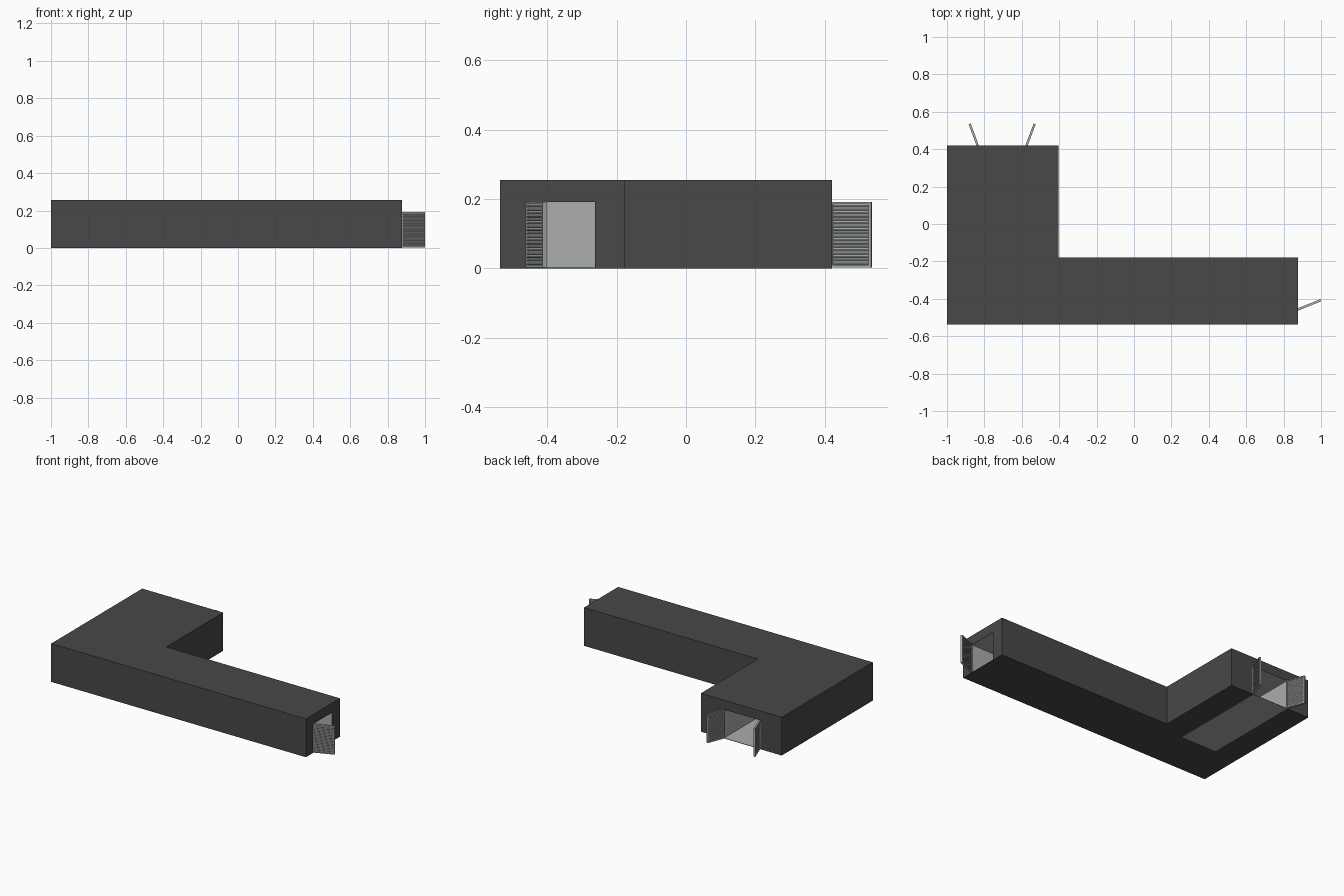
import bpy, bmesh, math
from mathutils import Matrix, Vector

if "Cube" in bpy.data.objects:
    bpy.data.objects.remove(bpy.data.objects["Cube"])


def material(name, rgb):
    m = bpy.data.materials.new(name)
    m.diffuse_color = (*rgb, 1)
    m.use_nodes = True
    m.node_tree.nodes["Principled BSDF"].inputs["Base Color"].default_value = m.diffuse_color
    return m


DARK = material("dark_grey", (0.065, 0.065, 0.065))
LIGHT = material("light_grey", (0.40, 0.42, 0.41))

X0, X1, X2 = -1.0, -0.404, 0.876       # left wall, wing side, corridor end
Y0, Y1, Y2 = -0.537, -0.178, 0.421     # front wall, corridor back, wing end
TOP, DOOR_TOP, SILL = 0.255, 0.192, 0.003


def make_object(name, bm, mats):
    mesh = bpy.data.meshes.new(name)
    bmesh.ops.recalc_face_normals(bm, faces=bm.faces)
    bm.to_mesh(mesh)
    bm.free()
    ob = bpy.data.objects.new(name, mesh)
    for m in mats:
        mesh.materials.append(m)
    bpy.context.collection.objects.link(ob)
    return ob


def add_box(bm, lo, hi, tilt=0.0):
    lo, hi = Vector(lo), Vector(hi)
    mat = (Matrix.Translation((lo + hi) / 2) @ Matrix.Rotation(tilt, 4, 'X')
           @ Matrix.Diagonal((*(hi - lo), 1)))
    bmesh.ops.create_cube(bm, size=1, matrix=mat)


# L-shaped building
bm = bmesh.new()
outline = [(X0, Y0), (X2, Y0), (X2, Y1), (X1, Y1), (X1, Y2), (X0, Y2)]
base = bm.faces.new([bm.verts.new((x, y, 0)) for x, y in outline])
ext = bmesh.ops.extrude_face_region(bm, geom=[base], use_keep_orig=True)
verts = [v for v in ext["geom"] if isinstance(v, bmesh.types.BMVert)]
bmesh.ops.translate(bm, verts=verts, vec=(0, 0, TOP))
building = make_object("building", bm, [DARK, LIGHT])

# Entrance recesses: one at the wing end, one at the corridor end
WING = ((-0.835, -0.24, -0.05), (-0.575, Y2 + 0.05, DOOR_TOP))
CORRIDOR = ((0.25, -0.458, SILL), (X2 + 0.05, -0.262, DOOR_TOP))
for lo, hi in (WING, CORRIDOR):
    bm = bmesh.new()
    add_box(bm, lo, hi)
    cutter = make_object("entrance_cutter", bm, [])
    cutter.hide_render = True
    mod = building.modifiers.new("entrance", 'BOOLEAN')
    mod.operation, mod.solver, mod.object = 'DIFFERENCE', 'EXACT', cutter
    bpy.context.view_layer.objects.active = building
    bpy.ops.object.modifier_apply(modifier=mod.name)
    bpy.data.objects.remove(cutter)

# Recess faces are light, outer faces dark
E = 1e-3
for p in building.data.polygons:
    c = p.center
    inside = any(all(lo[i] - E < c[i] < hi[i] + E for i in range(3))
                 for lo, hi in (WING, CORRIDOR))
    outer = c.z < E or c.x > X2 - E or c.y > Y2 - E
    p.material_index = int(inside and not outer)

# Light floor slab of the wing entrance, visible from below
bm = bmesh.new()
add_box(bm, (WING[0][0], WING[0][1], 0), (WING[1][0], Y2, SILL))
make_object("entrance_floor", bm, [LIGHT])


# Louvred door leaf: frame, thin core and tilted slats
def door(name, hinge, angle, width, slats=18):
    bm = bmesh.new()
    t, b = 0.006, 0.007                # half thickness, frame border
    z0, z1 = SILL, DOOR_TOP
    for xa in (0, width - b):
        add_box(bm, (xa, -t, z0), (xa + b, t, z1))
    for za in (z0, z1 - b):
        add_box(bm, (b, -t, za), (width - b, t, za + b))
    add_box(bm, (b, -0.001, z0 + b), (width - b, 0.001, z1 - b))
    pitch = (z1 - z0 - 2 * b) / slats
    for i in range(slats):
        z = z0 + b + (i + 0.5) * pitch
        add_box(bm, (b, -0.005, z - 0.001), (width - b, 0.005, z + 0.001),
                math.radians(35))
    ob = make_object(name, bm, [LIGHT])
    ob.location = (*hinge, 0)
    ob.rotation_euler.z = math.radians(angle)


door("wing_door_left", (-0.835, Y2 - 0.003), 110.5, 0.125)
door("wing_door_right", (-0.575, Y2 - 0.003), 69.5, 0.125)
door("corridor_door", (X2 - 0.002, -0.458), 22, 0.134)
